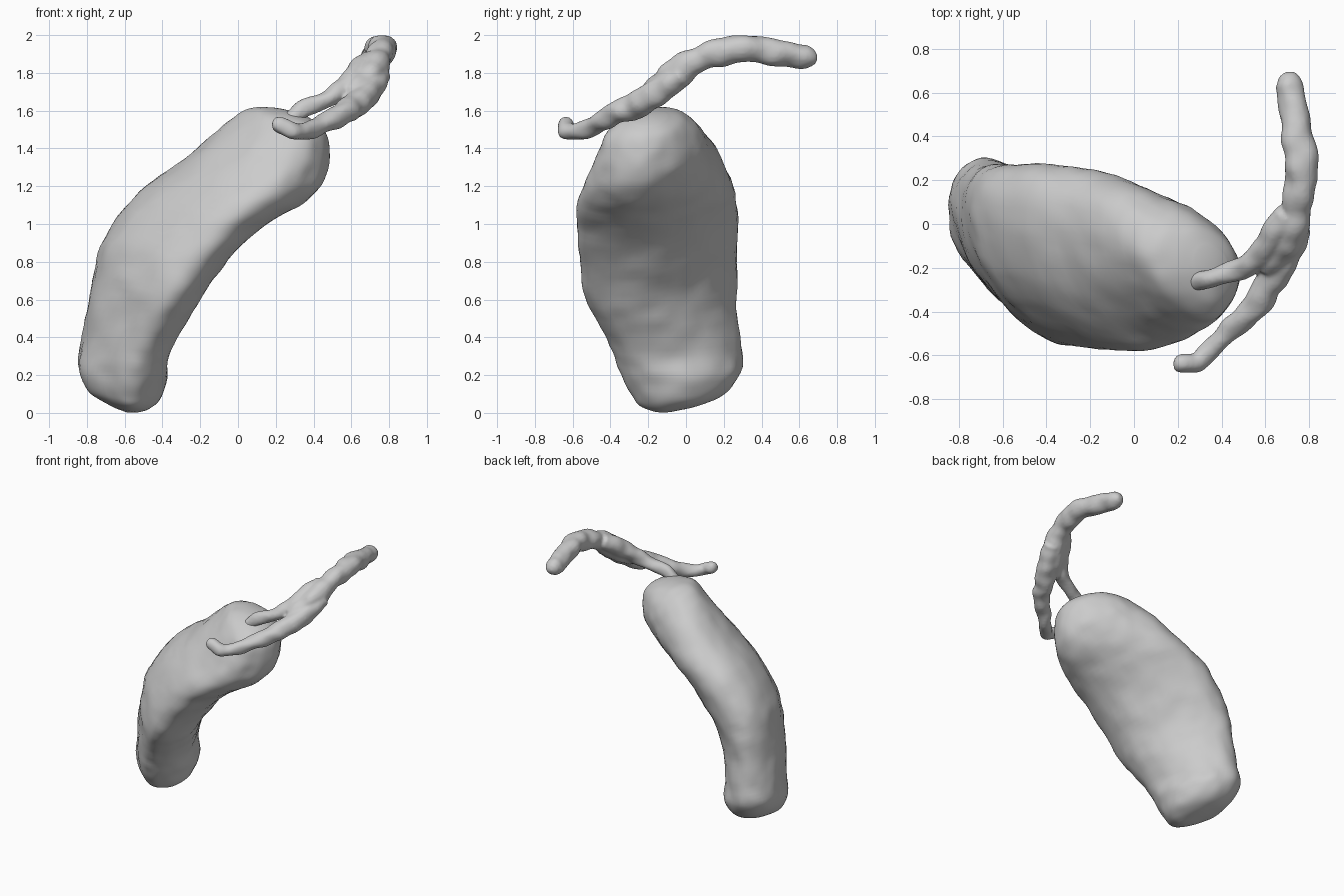
import bpy, bmesh, math
from mathutils import Vector, noise

if "Cube" in bpy.data.objects:
    bpy.data.objects.remove(bpy.data.objects["Cube"])


def resample(rows, steps):
    """Catmull-Rom interpolation through rows of numbers."""
    rows = [Vector(r) for r in rows]
    rows = [rows[0]] + rows + [rows[-1]]
    out = []
    for i in range(1, len(rows) - 2):
        a, b, c, d = rows[i - 1:i + 3]
        for k in range(steps):
            t = k / steps
            out.append(0.5 * (2 * b + (c - a) * t + (2 * a - 5 * b + 4 * c - d) * t * t
                              + (3 * b - a - 3 * c + d) * t ** 3))
    return out + [rows[-2]]


def loft(bm, rings, start, end):
    """Skin closed rings and close both ends on a pole point."""
    vs = [[bm.verts.new(p) for p in r] for r in rings]
    n = len(vs[0])
    for a, b in zip(vs, vs[1:]):
        for j in range(n):
            bm.faces.new((a[j], a[(j + 1) % n], b[(j + 1) % n], b[j]))
    for pole, ring in ((start, vs[0]), (end, vs[-1])):
        p = bm.verts.new(pole)
        for j in range(n):
            bm.faces.new((p, ring[j], ring[(j + 1) % n]))


def tube(bm, nodes, n=16):
    """Lumpy round tube through (x, y, z, radius) nodes with rounded ends."""
    pts = resample(nodes, 8)
    pos = [p.to_3d() for p in pts]
    rings = []
    for i, p in enumerate(pts):
        d = (pos[min(i + 1, len(pos) - 1)] - pos[max(i - 1, 0)]).normalized()
        u = d.cross(Vector((0.3, 0.1, 1))).normalized()
        v = d.cross(u)
        ring = []
        for j in range(n):
            t = math.tau * j / n
            w = u * math.cos(t) + v * math.sin(t)
            r = p[3] * (1 + 0.25 * noise.noise((pos[i] + w * 0.06) * 11))
            ring.append(pos[i] + w * r)
        rings.append(ring)
    d0 = (pos[0] - pos[1]).normalized() * pts[0][3] * 0.4
    d1 = (pos[-1] - pos[-2]).normalized() * pts[-1][3] * 0.4
    loft(bm, rings, pos[0] + d0, pos[-1] + d1)


def finish(bm, name):
    bmesh.ops.recalc_face_normals(bm, faces=bm.faces)
    me = bpy.data.meshes.new(name)
    bm.to_mesh(me)
    bm.free()
    me.polygons.foreach_set("use_smooth", [True] * len(me.polygons))
    ob = bpy.data.objects.new(name, me)
    bpy.context.collection.objects.link(ob)
    return ob


# Sac: slanted oval sections (left x, left z, right x, right z), (y min, y max),
# and the lean in degrees of each oval's wide axis toward the front right
sections = [
    ((-0.65, 0.025, -0.53, 0.002), (-0.18, -0.05), (8,)),
    ((-0.73, 0.07, -0.47, 0.02), (-0.25, 0.08), (8,)),
    ((-0.80, 0.125, -0.41, 0.07), (-0.29, 0.20), (10,)),
    ((-0.845, 0.24, -0.37, 0.18), (-0.34, 0.30), (14,)),
    ((-0.825, 0.38, -0.355, 0.30), (-0.39, 0.295), (20,)),
    ((-0.795, 0.58, -0.28, 0.46), (-0.47, 0.265), (25,)),
    ((-0.755, 0.78, -0.20, 0.59), (-0.54, 0.27), (28,)),
    ((-0.70, 0.95, -0.09, 0.74), (-0.565, 0.275), (28,)),
    ((-0.52, 1.17, 0.06, 0.91), (-0.575, 0.27), (28,)),
    ((-0.33, 1.31, 0.22, 1.03), (-0.58, 0.24), (26,)),
    ((-0.14, 1.47, 0.365, 1.11), (-0.53, 0.17), (23,)),
    ((0.00, 1.58, 0.46, 1.23), (-0.475, 0.10), (18,)),
    ((0.09, 1.615, 0.488, 1.36), (-0.43, 0.04), (14,)),
    ((0.19, 1.615, 0.475, 1.46), (-0.36, -0.02), (12,)),
    ((0.28, 1.60, 0.43, 1.525), (-0.28, -0.10), (12,)),
]
rings = []
for x0, z0, x1, z1, y0, y1, lean in resample([a + b + c for a, b, c in sections], 5):
    ring = []
    f = math.radians(lean)
    mid = Vector(((x0 + x1) / 2, (y0 + y1) / 2, (z0 + z1) / 2))
    for j in range(56):
        a = math.tau * j / 56
        s = math.sin(a)
        # pinch the front end of the oval into a soft ridge
        c = math.cos(a) * (1 - 0.27 * max(0, -s) ** 2) * math.cos(f) - s * math.sin(f)
        off = Vector(((x1 - x0) * c / 2, (y1 - y0) * s / 2, (z1 - z0) * c / 2))
        p = mid + off
        bump = 0.012 * noise.noise(p * 5) + 0.008 * noise.noise(p * 12)
        ring.append(p + off.normalized() * bump * min(1, off.length * 4))
    rings.append(ring)
bm = bmesh.new()
loft(bm, rings, (-0.59, -0.11, 0.003), (0.365, -0.19, 1.572))
finish(bm, "sac")

# Ducts: main duct, neck branch into the sac, free branch
bm = bmesh.new()
tube(bm, [(0.69, 0.68, 1.88, 0.035), (0.71, 0.63, 1.885, 0.062), (0.73, 0.48, 1.905, 0.066),
          (0.76, 0.30, 1.925, 0.077), (0.75, 0.10, 1.89, 0.072),
          (0.71, -0.05, 1.80, 0.078), (0.65, -0.13, 1.735, 0.078), (0.60, -0.20, 1.68, 0.06)])
tube(bm, [(0.70, 0.05, 1.87, 0.06), (0.62, -0.09, 1.775, 0.065), (0.545, -0.17, 1.705, 0.058),
          (0.45, -0.215, 1.65, 0.047), (0.35, -0.25, 1.61, 0.044), (0.27, -0.26, 1.54, 0.045)])
tube(bm, [(0.75, -0.02, 1.79, 0.06), (0.71, -0.12, 1.72, 0.068), (0.625, -0.25, 1.635, 0.07),
          (0.545, -0.39, 1.58, 0.06), (0.42, -0.50, 1.515, 0.05), (0.33, -0.59, 1.485, 0.044),
          (0.28, -0.635, 1.495, 0.045), (0.22, -0.635, 1.525, 0.044), (0.19, -0.63, 1.53, 0.033)])
ducts = finish(bm, "ducts")
m = ducts.modifiers.new("fuse", 'REMESH')
m.mode = 'VOXEL'
m.voxel_size = 0.011
m.use_smooth_shade = True
m = ducts.modifiers.new("soften", 'SMOOTH')
m.factor = 0.5
m.iterations = 3
